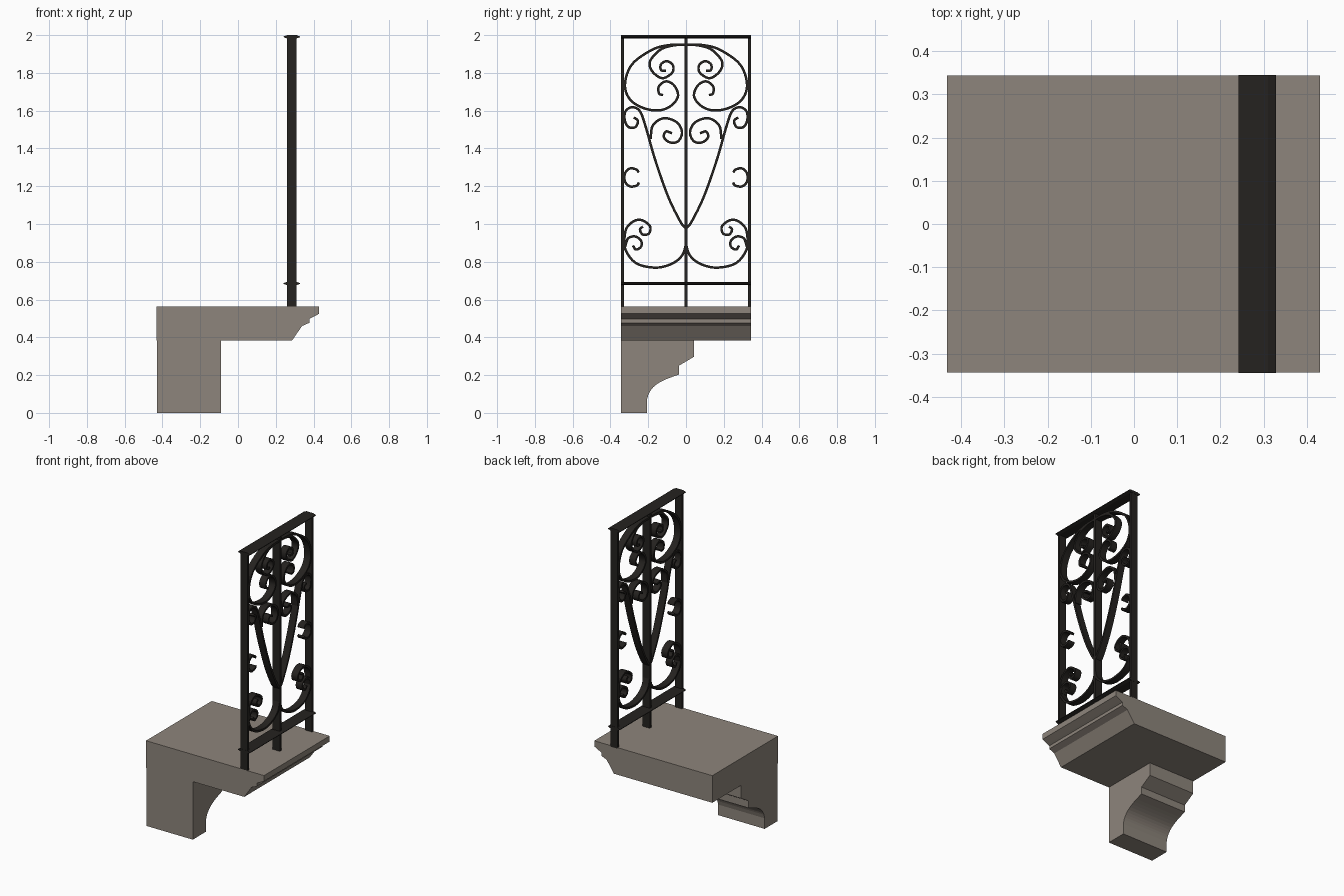
import bpy, bmesh
from mathutils import Vector

if "Cube" in bpy.data.objects:
    bpy.data.objects.remove(bpy.data.objects["Cube"])


def material(name, rgb):
    m = bpy.data.materials.new(name)
    m.diffuse_color = (*rgb, 1)
    m.use_nodes = True
    m.node_tree.nodes["Principled BSDF"].inputs["Base Color"].default_value = m.diffuse_color
    return m


STONE = material("stone", (0.27, 0.235, 0.2))
IRON = material("iron", (0.018, 0.016, 0.014))
RX = 0.285  # x of the railing plane


def finish(bm, name, mat):
    bmesh.ops.recalc_face_normals(bm, faces=bm.faces)
    me = bpy.data.meshes.new(name)
    bm.to_mesh(me)
    bm.free()
    ob = bpy.data.objects.new(name, me)
    me.materials.append(mat)
    bpy.context.collection.objects.link(ob)
    return ob


def prism(name, profile, direction, mat):
    """Closed polygon swept along a direction."""
    bm = bmesh.new()
    face = bm.faces.new([bm.verts.new(p) for p in profile])
    ext = bmesh.ops.extrude_face_region(bm, geom=[face])
    verts = [g for g in ext["geom"] if isinstance(g, bmesh.types.BMVert)]
    bmesh.ops.translate(bm, verts=verts, vec=direction)
    return finish(bm, name, mat)


def mirror_y(ob):
    mod = ob.modifiers.new("Mirror", 'MIRROR')
    mod.use_axis = (False, True, False)
    mod.use_mirror_merge = False


def smooth_path(pts, steps=6):
    """Catmull-Rom interpolation through the points."""
    p = [Vector(q) for q in pts]
    p = [2 * p[0] - p[1]] + p + [2 * p[-1] - p[-2]]
    out = []
    for a, b, c, d in zip(p, p[1:], p[2:], p[3:]):
        for i in range(steps):
            t = i / steps
            out.append(0.5 * (2 * b + (c - a) * t + (2 * a - 5 * b + 4 * c - d) * t * t
                              + (3 * b - a - 3 * c + d) * t ** 3))
    return out + [p[-2]]


def scroll(name, pts, thick=0.013, width=0.046):
    """Flat iron strip following a path in the y-z plane, mirrored in y."""
    path = smooth_path(pts)
    bm = bmesh.new()
    rings = []
    for i, p in enumerate(path):
        t = (path[min(i + 1, len(path) - 1)] - path[max(i - 1, 0)]).normalized()
        n = Vector((-t.y, t.x)) * thick / 2
        rings.append([bm.verts.new((RX + sx * width / 2, p.x + sn * n.x, p.y + sn * n.y))
                      for sx, sn in ((-1, -1), (1, -1), (1, 1), (-1, 1))])
    for a, b in zip(rings, rings[1:]):
        for k in range(4):
            bm.faces.new((a[k], a[(k + 1) % 4], b[(k + 1) % 4], b[k]))
    bm.faces.new(rings[0])
    bm.faces.new(rings[-1])
    ob = finish(bm, name, IRON)
    bpy.context.view_layer.objects.active = ob
    ob.select_set(True)
    bpy.ops.object.shade_smooth_by_angle(angle=0.7)
    ob.select_set(False)
    mirror_y(ob)


# Balcony slab with moulded front edge
slab = [(-0.432, 0.383), (0.286, 0.383), (0.339, 0.46), (0.378, 0.477), (0.378, 0.498),
        (0.392, 0.505), (0.43, 0.525), (0.43, 0.562), (-0.432, 0.562)]
prism("balcony_slab", [(x, -0.343, z) for x, z in slab], (0, 0.686, 0), STONE)

# Corbel under the slab
cove = smooth_path([(-0.207, 0.07), (-0.193, 0.11), (-0.16, 0.148), (-0.105, 0.178), (-0.037, 0.203)], 3)
corbel = [(-0.343, 0), (-0.207, 0)] + [tuple(c) for c in cove] + [
    (-0.037, 0.25), (0.042, 0.297), (0.042, 0.383), (-0.343, 0.383)]
prism("corbel", [(-0.43, y, z) for y, z in corbel], (0.34, 0, 0), STONE)


# Upright bars
def bar(name, y0, y1):
    prism(name, [(RX - .026, y0, .555), (RX + .026, y0, .555), (RX + .026, y1, .555), (RX - .026, y1, .555)],
          (0, 0, 1.435), IRON)


bar("left_post", -0.343, -0.327)
bar("right_post", 0.327, 0.343)
bar("centre_bar", -0.008, 0.008)

# Top and bottom rails with thin bevelled edges
for name, z in (("bottom_rail", 0.685), ("top_rail", 1.991)):
    sec = [(-.043, -.002), (-.025, -.009), (.025, -.009), (.043, -.002),
           (.043, .002), (.025, .009), (-.025, .009), (-.043, .002)]
    prism(name, [(RX + x, -0.344, z + dz) for x, dz in sec], (0, 0.688, 0), IRON)

# Scrollwork, right half of each pair
scroll("top_large_scrolls", [
    (0, 1.95), (.09, 1.947), (.18, 1.922), (.286, 1.845), (.323, 1.74), (.297, 1.66), (.223, 1.613),
    (.138, 1.602), (.074, 1.63), (.042, 1.68), (.064, 1.735), (.106, 1.755), (.143, 1.73),
    (.143, 1.692), (.122, 1.682)])
scroll("top_inner_scrolls", [
    (0, 1.95), (.07, 1.945), (.137, 1.922), (.19, 1.862), (.18, 1.81), (.127, 1.772), (.074, 1.80),
    (.069, 1.84), (.10, 1.862), (.132, 1.846), (.132, 1.815), (.106, 1.81)])
scroll("v_scrolls", [
    (0, .975), (.03, 1.013), (.095, 1.146), (.164, 1.342), (.212, 1.51), (.244, 1.597), (.286, 1.618),
    (.32, 1.597), (.325, 1.554), (.307, 1.515), (.27, 1.512), (.254, 1.544), (.276, 1.565)])
scroll("v_inner_scrolls", [
    (.188, 1.45), (.175, 1.523), (.117, 1.56), (.048, 1.538), (.021, 1.485), (.042, 1.438),
    (.085, 1.432), (.117, 1.459), (.106, 1.49), (.074, 1.48)])
scroll("side_hooks", [
    (.249, 1.273), (.265, 1.289), (.297, 1.294), (.323, 1.268), (.323, 1.225), (.297, 1.199),
    (.26, 1.204), (.249, 1.22)])
scroll("bottom_large_scrolls", [
    (0, .89), (.021, .833), (.074, .79), (.159, .769), (.26, .79), (.316, .854), (.326, .918),
    (.313, .981), (.27, 1.018), (.228, 1.018), (.19, .987), (.196, .95), (.228, .944), (.244, .97),
    (.228, .987)])
scroll("bottom_inner_scrolls", [
    (.322, .88), (.307, .923), (.27, .934), (.238, .912), (.238, .88), (.265, .865), (.281, .886)])
